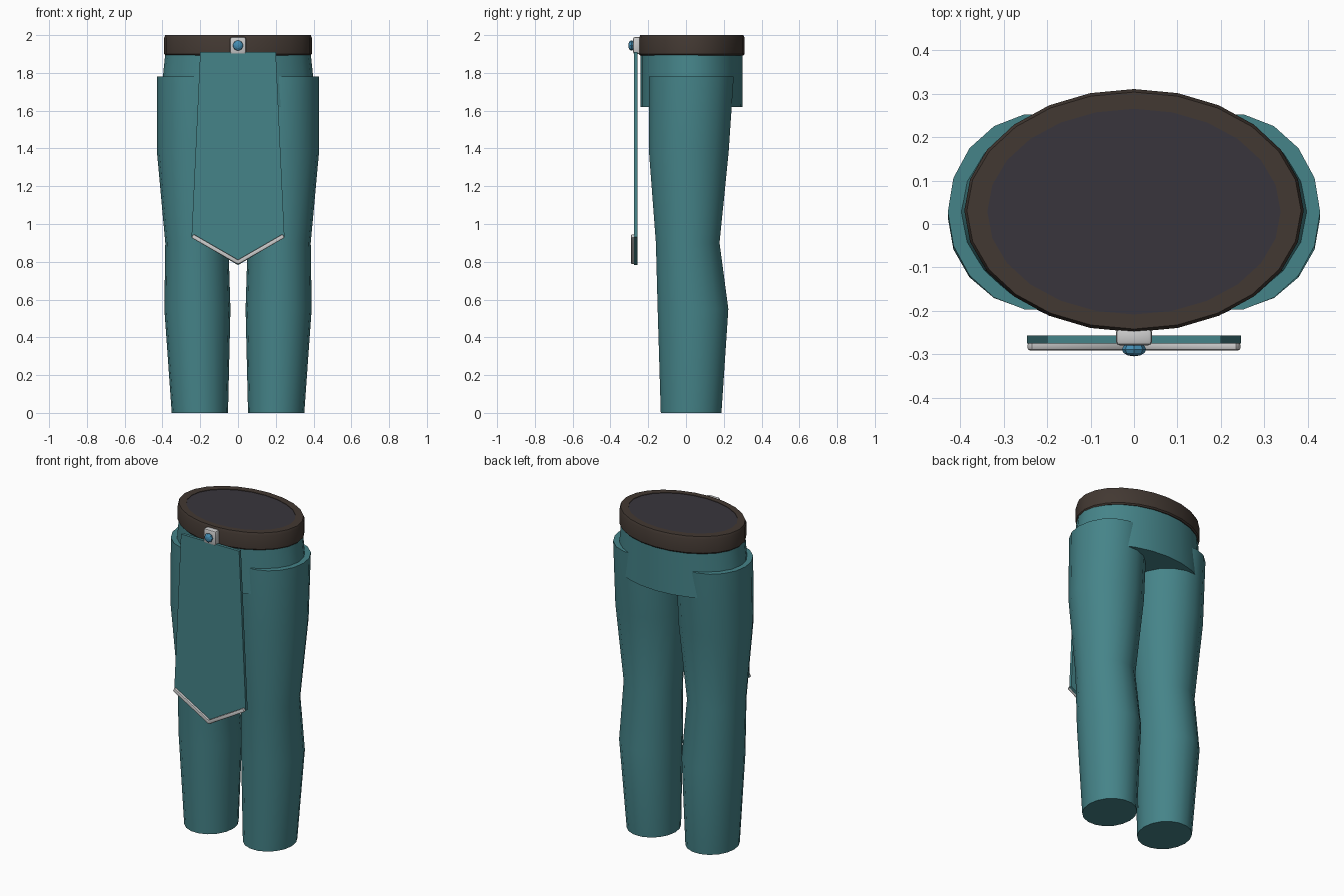
import bpy, bmesh, math
from mathutils import Vector, Matrix

if "Cube" in bpy.data.objects:
    bpy.data.objects.remove(bpy.data.objects["Cube"])


def material(name, rgb):
    m = bpy.data.materials.new(name)
    m.diffuse_color = (*rgb, 1)
    m.use_nodes = True
    m.node_tree.nodes["Principled BSDF"].inputs["Base Color"].default_value = m.diffuse_color
    return m


TEAL = material("teal_cloth", (0.06, 0.23, 0.25))
LEATHER = material("brown_leather", (0.055, 0.04, 0.032))
DARK = material("dark_lining", (0.04, 0.036, 0.045))
SILVER = material("silver", (0.6, 0.6, 0.6))
BLUE = material("blue_gem", (0.06, 0.27, 0.45))


def finish(bm, name, mat, smooth=True):
    bmesh.ops.recalc_face_normals(bm, faces=bm.faces)
    me = bpy.data.meshes.new(name)
    bm.to_mesh(me)
    bm.free()
    me.materials.append(mat)
    ob = bpy.data.objects.new(name, me)
    bpy.context.collection.objects.link(ob)
    if smooth:
        bpy.ops.object.select_all(action='DESELECT')
        ob.select_set(True)
        bpy.context.view_layer.objects.active = ob
        bpy.ops.object.shade_smooth_by_angle(angle=math.radians(35))
    return ob


def loft(name, rings, sides, mat, mirror=1, closed=False):
    """Skin ellipses given as (z, centre x, radius x, centre y, radius y)."""
    bm = bmesh.new()
    loops = []
    for z, cx, rx, cy, ry in rings:
        loops.append([bm.verts.new((mirror * (cx + rx * math.cos(a)), cy + ry * math.sin(a), z))
                      for a in (2 * math.pi * i / sides for i in range(sides))])
    pairs = list(zip(loops, loops[1:]))
    if closed:
        pairs.append((loops[-1], loops[0]))
    else:
        bm.faces.new(loops[0])
        bm.faces.new(loops[-1])
    for a, b in pairs:
        for i in range(sides):
            j = (i + 1) % sides
            bm.faces.new((a[i], a[j], b[j], b[i]))
    return finish(bm, name, mat)


def box(name, centre, size, mat, bevel, rot_y=0):
    bm = bmesh.new()
    bmesh.ops.create_cube(bm, size=1)
    bmesh.ops.scale(bm, vec=size, verts=bm.verts)
    bmesh.ops.bevel(bm, geom=bm.edges[:], offset=bevel, segments=2, profile=0.5, affect='EDGES')
    bmesh.ops.transform(bm, verts=bm.verts,
                        matrix=Matrix.Translation(centre) @ Matrix.Rotation(rot_y, 4, 'Y'))
    return finish(bm, name, mat)


# Trouser legs
leg_rings = [
    (0.00, 0.202, 0.149, 0.027, 0.163),
    (0.55, 0.215, 0.175, 0.037, 0.190),
    (0.90, 0.218, 0.167, 0.009, 0.171),
    (1.38, 0.217, 0.212, 0.015, 0.214),
    (1.78, 0.216, 0.213, 0.028, 0.228),
]
for side, s in (("right", 1), ("left", -1)):
    loft(side + "_leg", leg_rings, 18, TEAL, s)

# Hips
loft("hips", [(1.62, 0, 0.415, 0.028, 0.27), (1.92, 0, 0.383, 0.028, 0.27)], 24, TEAL)

# Belt ring and the dark waist lining inside it
loft("belt", [(1.892, 0, 0.34, 0.03, 0.238), (1.892, 0, 0.384, 0.031, 0.273),
              (1.90, 0, 0.391, 0.031, 0.28), (1.985, 0, 0.391, 0.031, 0.28),
              (2.0, 0, 0.385, 0.031, 0.273), (2.0, 0, 0.338, 0.0285, 0.237)],
     24, LEATHER, closed=True)
loft("waist_lining", [(1.91, 0, 0.345, 0.0285, 0.242), (1.997, 0, 0.345, 0.0285, 0.242)], 24, DARK)

# Hanging front panel with a pointed hem
bm = bmesh.new()
outline = [(-0.2, 1.91), (-0.246, 0.93), (0, 0.782), (0.246, 0.93), (0.2, 1.91)]
face = bm.faces.new([bm.verts.new((x, -0.275, z)) for x, z in outline])
out = bmesh.ops.extrude_face_region(bm, geom=[face])
bmesh.ops.translate(bm, vec=(0, 0.018, 0),
                    verts=[v for v in out["geom"] if isinstance(v, bmesh.types.BMVert)])
finish(bm, "front_panel", TEAL, smooth=False)

# Silver hem trim, one bar per side
tip, end = Vector((0, -0.283, 0.798)), Vector((0.238, -0.281, 0.935))
length = (end - tip).length + 0.008
tilt = math.atan2(end.z - tip.z, end.x - tip.x)
mid = (tip + end) / 2
for side, s in (("right", 1), ("left", -1)):
    box(side + "_hem_trim", (s * mid.x, mid.y, mid.z), (length, 0.018, 0.022),
        SILVER, 0.005, -s * tilt)

# Buckle plate and gem
box("buckle", (0, -0.26, 1.945), (0.084, 0.04, 0.09), SILVER, 0.01)
bm = bmesh.new()
bmesh.ops.create_uvsphere(bm, u_segments=8, v_segments=6, radius=1)
bmesh.ops.transform(bm, verts=bm.verts, matrix=Matrix.Translation((0, -0.289, 1.945))
                    @ Matrix.Diagonal((0.028, 0.016, 0.028, 1)) @ Matrix.Rotation(math.pi / 2, 4, 'X'))
finish(bm, "buckle_gem", BLUE, smooth=False)
